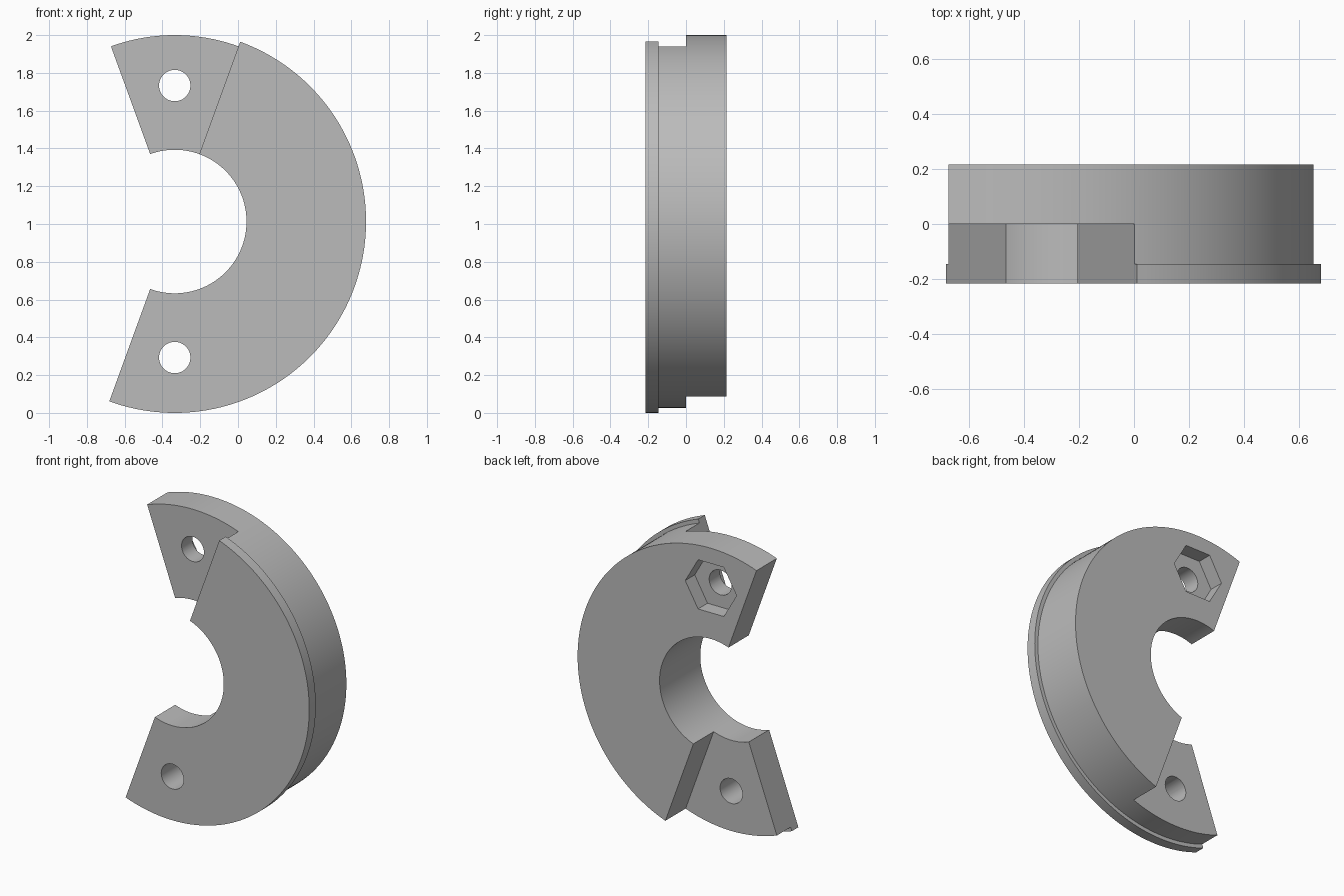
import bpy
import bmesh
from math import cos, sin, radians, pi

cube = bpy.data.objects.get("Cube")
if cube:
    bpy.data.objects.remove(cube, do_unlink=True)

# Main dimensions: axis of the rings, radii and layer depths
AXIS_X, AXIS_Z = -0.335, 1.013
BORE, BODY, FLANGE = 0.38, 0.987, 1.013
FRONT, LIP, BACK = -0.215, -0.146, 0.215
BOLT_CIRCLE, BOLT_RADIUS = 0.72, 0.083
NUT_RADIUS, NUT_DEPTH = 0.19, 0.1
STEPS = 90

grey = bpy.data.materials.new("plain grey")
grey.use_nodes = True
colour = (0.5, 0.5, 0.5, 1)
grey.diffuse_color = colour
grey.node_tree.nodes["Principled BSDF"].inputs["Base Color"].default_value = colour


def make_object(name, bm):
    bmesh.ops.recalc_face_normals(bm, faces=bm.faces[:])
    mesh = bpy.data.meshes.new(name)
    bm.to_mesh(mesh)
    bm.free()
    mesh.materials.append(grey)
    obj = bpy.data.objects.new(name, mesh)
    bpy.context.collection.objects.link(obj)
    return obj


def half_ring(name, profile, start):
    """Sweep a (radius, y) profile through half a turn from the start angle."""
    bm = bmesh.new()
    rings = []
    for i in range(STEPS + 1):
        a = radians(start) + pi * i / STEPS
        rings.append([bm.verts.new((AXIS_X + r * cos(a), y, AXIS_Z + r * sin(a)))
                      for r, y in profile])
    n = len(profile)
    for ring, following in zip(rings, rings[1:]):
        for j in range(n):
            k = (j + 1) % n
            bm.faces.new((ring[j], ring[k], following[k], following[j]))
    bm.faces.new(rings[0])
    bm.faces.new(rings[-1])
    return make_object(name, bm)


def prism(name, sides, radius, z, y0, y1):
    """Prism along y, with one corner pointing along x."""
    bm = bmesh.new()
    ends = [[bm.verts.new((AXIS_X + radius * cos(2 * pi * i / sides), y,
                           z + radius * sin(2 * pi * i / sides)))
             for i in range(sides)] for y in (y0, y1)]
    for i in range(sides):
        k = (i + 1) % sides
        bm.faces.new((ends[0][i], ends[0][k], ends[1][k], ends[1][i]))
    for end in ends:
        bm.faces.new(end)
    return make_object(name, bm)


def combine(target, other, operation):
    mod = target.modifiers.new(operation.lower(), 'BOOLEAN')
    mod.operation = operation
    mod.solver = 'EXACT'
    mod.object = other
    bpy.context.view_layer.objects.active = target
    bpy.ops.object.modifier_apply(modifier=mod.name)
    bpy.data.objects.remove(other, do_unlink=True)


# Two offset half rings joined at their middle plane; the front one has a lip
clamp = half_ring("split_ring_clamp", [(BORE, 0), (BORE, BACK), (BODY, BACK), (BODY, 0)], -70)
front = half_ring("front_half_ring", [(BORE, FRONT), (BORE, 0), (BODY, 0), (BODY, LIP),
                                      (FLANGE, LIP), (FLANGE, FRONT)], -110)
combine(clamp, front, 'UNION')

# Bolt holes through both overlapping ends
for side in (1, -1):
    hole = prism("bolt_hole_cutter", 48, BOLT_RADIUS, AXIS_Z + side * BOLT_CIRCLE, -0.5, 0.5)
    combine(clamp, hole, 'DIFFERENCE')

# Hexagonal nut pocket in the back of the upper end
pocket = prism("nut_pocket_cutter", 6, NUT_RADIUS, AXIS_Z + BOLT_CIRCLE, BACK - NUT_DEPTH, 0.5)
combine(clamp, pocket, 'DIFFERENCE')

# Smooth curved walls, crisp edges
bpy.ops.object.select_all(action='DESELECT')
clamp.select_set(True)
bpy.context.view_layer.objects.active = clamp
bpy.ops.object.shade_smooth_by_angle(angle=radians(30))
